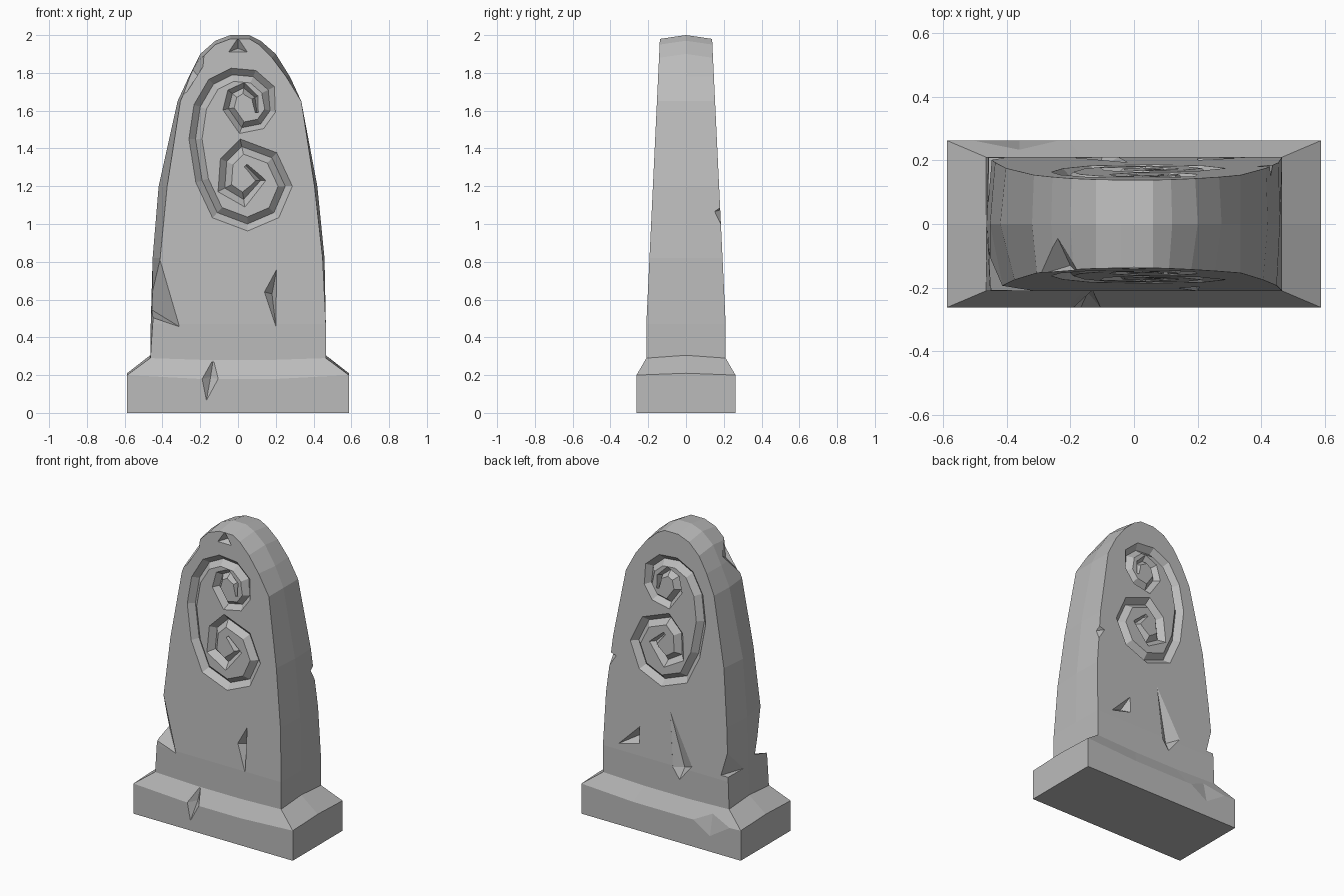
import bpy
import bmesh
from mathutils import Vector

default_cube = bpy.data.objects.get("Cube")
if default_cube:
    bpy.data.objects.remove(default_cube, do_unlink=True)

stone = bpy.data.materials.new("grey_stone")
stone.use_nodes = True
grey = (0.5, 0.5, 0.5, 1)
stone.diffuse_color = grey
stone.node_tree.nodes["Principled BSDF"].inputs["Base Color"].default_value = grey

FRONT, BACK = -1, 1


def make_object(name, bm):
    bmesh.ops.recalc_face_normals(bm, faces=bm.faces)
    mesh = bpy.data.meshes.new(name)
    bm.to_mesh(mesh)
    bm.free()
    mesh.materials.append(stone)
    obj = bpy.data.objects.new(name, mesh)
    bpy.context.scene.collection.objects.link(obj)
    return obj


def bridge(bm, ring_a, ring_b, closed=True):
    count = len(ring_a)
    for i in range(count if closed else count - 1):
        j = (i + 1) % count
        bm.faces.new((ring_a[i], ring_a[j], ring_b[j], ring_b[i]))


def carve(target, cutter):
    """Subtract the cutter for good, then discard it."""
    cutter.hide_render = True
    cut = target.modifiers.new("carve", "BOOLEAN")
    cut.operation = "DIFFERENCE"
    cut.solver = "EXACT"
    cut.use_self = True
    cut.object = cutter
    graph = bpy.context.evaluated_depsgraph_get()
    graph.update()
    carved = bpy.data.meshes.new_from_object(target.evaluated_get(graph))
    target.modifiers.clear()
    target.data = carved
    bpy.data.objects.remove(cutter, do_unlink=True)


def hull(points):
    bm = bmesh.new()
    for point in points:
        bm.verts.new(point)
    result = bmesh.ops.convex_hull(bm, input=bm.verts)
    spare = set(result["geom_interior"] + result["geom_unused"])
    bmesh.ops.delete(bm, geom=[g for g in spare if isinstance(g, bmesh.types.BMVert)])
    return make_object("chip_cutter", bm)


def half_depth(z):
    """Half thickness of the slab, which tapers toward the top."""
    return 0.21 - 0.0476 * max(0, z - 0.47)


def face_chip(target, side, outline, pit, depth):
    """Pointed nick in the front or back face."""
    ring = [(x, side * (half_depth(z) + out), z) for x, z in outline for out in (0, 0.04)]
    carve(target, hull(ring + [(pit[0], side * (half_depth(pit[1]) - depth), pit[1])]))


# Plinth: a low block with a sloped, slightly worn shoulder
def plinth_ring(bm, half_x, half_y, corner, long_mid, short_mid):
    quarter = [(-1, -1, corner), (-0.35, -1, long_mid), (0.35, -1, long_mid),
               (1, -1, corner), (1, 0, short_mid)]
    half_turn = [(-x, -y, z) for x, y, z in quarter]
    return [bm.verts.new((x * half_x, y * half_y, z)) for x, y, z in quarter + half_turn]


bm = bmesh.new()
rings = [plinth_ring(bm, 0.587, 0.262, 0, 0, 0),
         plinth_ring(bm, 0.587, 0.262, 0.2, 0.18, 0.21),
         plinth_ring(bm, 0.465, 0.21, 0.29, 0.28, 0.305)]
for lower, upper in zip(rings, rings[1:]):
    bridge(bm, lower, upper)
bm.faces.new(rings[0])
bm.faces.new(rings[-1])
plinth = make_object("plinth", bm)

# Slab: levels of height, left and right extent, and edge wear on each side
levels = [(0.27, 0.465, 0.465, 0, 0), (0.47, 0.462, 0.465, 0.01, 0),
          (0.82, 0.452, 0.458, 0.04, 0.01), (1.2, 0.42, 0.42, 0.045, 0.015),
          (1.65, 0.32, 0.335, 0.015, 0), (1.78, 0.26, 0.275, 0.01, 0.02),
          (1.88, 0.2, 0.2, 0.01, 0.02), (1.95, 0.12, 0.12, 0, 0.01),
          (1.98, 0.04, 0.06, 0, 0)]
bm = bmesh.new()
loops = []
for side in (FRONT, 0, BACK):
    left, right = [], []
    for z, x_left, x_right, wear_left, wear_right in levels:
        worn = abs(side) if side == FRONT else 0.4 * abs(side)
        crown = 0.02 if side == 0 and z > 1.8 else 0
        y = side * half_depth(z)
        left.append(bm.verts.new((worn * wear_left - x_left, y, z + crown)))
        right.append(bm.verts.new((x_right - worn * wear_right, y, z + crown)))
    loops.append(left + right[::-1])
    if side:
        bridge(bm, left, right, closed=False)
for near, far in zip(loops, loops[1:]):
    bridge(bm, near, far)
slab = make_object("slab", bm)

# Double spiral: one stroke from the lower curl, round the left arc, into the upper curl
stroke = [(0.04, 1.31), (0.12, 1.23), (0.03, 1.13), (-0.07, 1.19), (-0.06, 1.33),
          (0.02, 1.41), (0.18, 1.35), (0.25, 1.2), (0.19, 1.06), (0.05, 1.0),
          (-0.11, 1.06), (-0.19, 1.23), (-0.225, 1.45), (-0.2, 1.62), (-0.13, 1.74),
          (-0.03, 1.79), (0.08, 1.78), (0.16, 1.71), (0.17, 1.6), (0.12, 1.53),
          (0.02, 1.51), (-0.05, 1.61), (-0.03, 1.69), (0.03, 1.72), (0.09, 1.67), (0.1, 1.59)]


def groove_cutter(side):
    bm = bmesh.new()
    path = [Vector(p) for p in stroke]
    sections = []
    last = len(path) - 1
    for i, point in enumerate(path):
        before = (point - path[max(i - 1, 0)]).normalized()
        after = (path[min(i + 1, last)] - point).normalized()
        along = (before + after).normalized()
        miter = max(0.75, along.dot(after if i < last else before))
        # The arc is widest, and the curls narrow to points
        width = 0.042 * min(1, 0.3 + 0.3 * min(i, last - i))
        if i > 17:
            width *= 0.8
        across = Vector((-along.y, along.x)) * width / miter
        section = []
        for offset, lift in ((across, 0.008), (-across, 0.008), (across * 0, -0.036)):
            x, z = point + offset
            section.append(bm.verts.new((x, side * (half_depth(z) + lift), z)))
        sections.append(section)
    for a, b in zip(sections, sections[1:]):
        bridge(bm, a, b)
    bm.faces.new(sections[0])
    bm.faces.new(sections[-1])
    return make_object("groove_cutter", bm)


for side in (FRONT, BACK):
    carve(slab, groove_cutter(side))

# Nicks in the two broad faces
face_chip(slab, FRONT, [(0.205, 0.76), (0.14, 0.64), (0.2, 0.46)], (0.18, 0.63), 0.05)
face_chip(slab, FRONT, [(0, 1.985), (-0.05, 1.91), (0.05, 1.91)], (0, 1.93), 0.04)
face_chip(slab, BACK, [(0.35, 0.51), (0.2, 0.66), (0.2, 0.55)], (0.23, 0.58), 0.06)
face_chip(slab, BACK, [(-0.02, 0.82), (-0.19, 0.5), (-0.1, 0.39), (-0.05, 0.46)],
          (-0.11, 0.46), 0.04)

# Broken corners of the slab
corner_breaks = [
    [(-0.41, -0.2, 0.82), (-0.3, -0.22, 0.45), (-0.48, -0.05, 0.56),
     (-0.52, -0.3, 0.5), (-0.38, -0.16, 0.52)],
    [(-0.33, -0.17, 1.64), (-0.17, -0.16, 1.9), (-0.26, 0, 1.84), (-0.4, -0.2, 1.9),
     (-0.2, -0.13, 1.77)],
    [(0.47, 0.21, 1.12), (0.36, 0.2, 1.08), (0.46, 0.13, 1.06),
     (0.5, 0.24, 1.04), (0.45, 0.2, 0.95)],
    [(0.29, -0.16, 1.8), (0.17, -0.16, 1.9), (0.25, -0.07, 1.83), (0.34, -0.2, 1.9)],
    [(-0.46, 0.21, 0.72), (-0.4, 0.22, 0.5), (-0.47, 0.02, 0.5), (-0.56, 0.26, 0.5)],
]
for points in corner_breaks:
    carve(slab, hull(points))

# Nicks in the plinth edge
carve(plinth, hull([(-0.13, -0.2, 0.29), (-0.17, -0.268, 0.05), (-0.105, -0.262, 0.18),
                    (-0.14, -0.32, 0.2), (-0.145, -0.215, 0.19), (-0.19, -0.262, 0.18)]))
carve(plinth, hull([(-0.55, 0.265, 0.21), (-0.36, 0.265, 0.09), (-0.2, 0.265, 0.19),
                    (-0.36, 0.225, 0.28), (-0.36, 0.32, 0.25)]))
